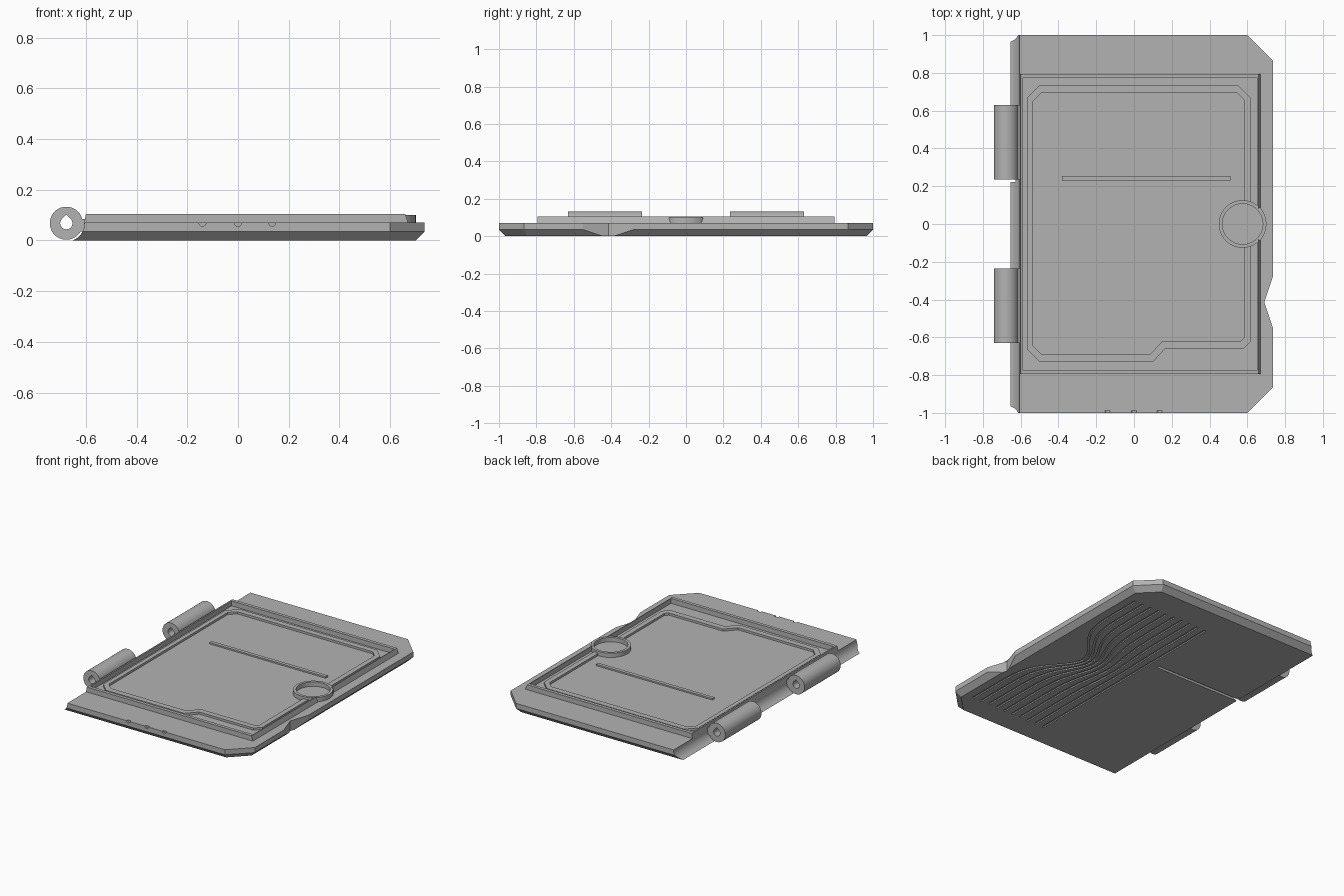
import bpy, bmesh, math

cube = bpy.data.objects.get("Cube")
if cube:
    bpy.data.objects.remove(cube)

grey = bpy.data.materials.new("light_grey")
grey.use_nodes = True
grey.diffuse_color = (0.45, 0.45, 0.45, 1)
grey.node_tree.nodes["Principled BSDF"].inputs["Base Color"].default_value = (0.45, 0.45, 0.45, 1)

TOP, RIM = 0.07, 0.104
HX, HZ = -0.677, 0.068


def finish(bm, name, cutter=False):
    bmesh.ops.recalc_face_normals(bm, faces=bm.faces)
    me = bpy.data.meshes.new(name)
    bm.to_mesh(me)
    bm.free()
    ob = bpy.data.objects.new(name, me)
    bpy.context.collection.objects.link(ob)
    me.materials.append(grey)
    if cutter:
        ob.hide_render = True
        ob.display_type = 'WIRE'
        ob.hide_set(True)
    return ob


def skin(bm, loops, closed=False):
    """Join equal-length loops of 3D points; cap the ends unless closed."""
    rows = [[bm.verts.new(p) for p in loop] for loop in loops]
    pairs = list(zip(rows, rows[1:])) + ([(rows[-1], rows[0])] if closed else [])
    n = len(rows[0])
    for a, b in pairs:
        for i in range(n):
            j = (i + 1) % n
            bm.faces.new((a[i], a[j], b[j], b[i]))
    if not closed:
        bm.faces.new(rows[0])
        bm.faces.new(rows[-1])


def at(points, z):
    return [(x, y, z) for x, y in points]


def solid(name, loops, closed=False, cutter=False):
    bm = bmesh.new()
    skin(bm, loops, closed)
    return finish(bm, name, cutter)


def prism(name, pts, z0, z1, cutter=False):
    return solid(name, [at(pts, z0), at(pts, z1)], cutter=cutter)


def rect(x0, x1, y0, y1):
    return [(x0, y0), (x1, y0), (x1, y1), (x0, y1)]


def circle(cx, cy, r, n=64):
    return [(cx + r * math.cos(math.tau * i / n), cy + r * math.sin(math.tau * i / n)) for i in range(n)]


def frame(name, outer, inner, z0, z1, top=None):
    return solid(name, [at(outer, z0), at(top or outer, z1), at(inner, z1), at(inner, z0)], closed=True)


def cut(ob, cutter):
    mod = ob.modifiers.new(cutter.name, 'BOOLEAN')
    mod.operation = 'DIFFERENCE'
    mod.solver = 'EXACT'
    mod.object = cutter


def smooth(ob):
    bpy.ops.object.select_all(action='DESELECT')
    ob.select_set(True)
    bpy.context.view_layer.objects.active = ob
    bpy.ops.object.shade_smooth_by_angle(angle=math.radians(30))


# Plate with clipped right corners and a bevelled underside
def outline(i):
    k = i * 0.414
    return [(-0.66, -1 + i), (0.6 - k, -1 + i), (0.735 - i, -0.865 + k),
            (0.735 - i, 0.865 - k), (0.6 - k, 1 - i), (-0.66, 1 - i)]


plate = solid("plate", [at(outline(0.035), 0), at(outline(0), 0.035), at(outline(0), TOP)])

# Hollow along the hinge edge
scoop = circle(HX, HZ, 0.072)
cut(plate, solid("hinge_hollow_cutter", [[(x, y, z) for x, z in scoop] for y in (-1.1, 1.1)], cutter=True))

# Thumb notch, front marks and underside slot
cut(plate, prism("thumb_notch_cutter", [(0.69, -0.415), (0.78, -0.685), (0.78, -0.145)], -0.1, 0.2, True))
bm = bmesh.new()
for x in (-0.14, 0, 0.135):
    skin(bm, [[(px, y, pz) for px, pz in circle(x, TOP, 0.014, 16)] for y in (-1.05, -0.987)])
cut(plate, finish(bm, "front_mark_cutter", True))
cut(plate, prism("underside_slot_cutter", rect(-0.8, 0, 0.222, 0.242), -0.05, 0.015, True))

# Flowing grip grooves underneath, bending around the finger ring
bm = bmesh.new()
for k in range(10):
    t = k / 9
    left, right = [], []
    for i in range(49):
        y = -0.81 + 1.58 * i / 48
        x = 0.065 + 0.57 * t - 0.22 * t ** 1.5 * math.exp(-(y / 0.22) ** 2)
        left.append((x - 0.008, y))
        right.append((x + 0.008, y))
    rows = [[(a[0], a[1], -0.02), (b[0], b[1], -0.02), (b[0], b[1], 0.008), (a[0], a[1], 0.008)]
            for a, b in zip(left, right)]
    skin(bm, rows)
cut(plate, finish(bm, "grip_groove_cutter", True))

# Raised outer rim with a leaning latch side
rim = frame("outer_rim", rect(-0.607, 0.672, -0.795, 0.795), rect(-0.59, 0.655, -0.772, 0.772),
            TOP - 0.005, RIM, rect(-0.6, 0.66, -0.795, 0.795))

# Inner seal ridge with a stepped front side
ridge = frame("seal_ridge",
              [(-0.565, -0.665), (-0.5, -0.73), (0.1, -0.73), (0.165, -0.66), (0.58, -0.66),
               (0.62, -0.62), (0.62, 0.665), (0.55, 0.735), (-0.5, 0.735), (-0.565, 0.67)],
              [(-0.535, -0.645), (-0.49, -0.69), (0.085, -0.69), (0.15, -0.62), (0.565, -0.62),
               (0.585, -0.6), (0.585, 0.655), (0.545, 0.695), (-0.49, 0.695), (-0.535, 0.65)],
              TOP - 0.005, 0.085)

# Finger ring, clear inside
clear = prism("ring_clearance_cutter", circle(0.575, 0, 0.118), 0, 0.2, True)
cut(rim, clear)
cut(ridge, clear)
smooth(frame("finger_ring", circle(0.575, 0, 0.126), circle(0.575, 0, 0.107), TOP - 0.005, 0.1))

# Stiffening rib
prism("stiffening_rib", rect(-0.38, 0.51, 0.23, 0.255), TOP - 0.005, 0.08)

# Hinge barrels with teardrop pin holes, and the webs that hold them
hole = []
for i in range(64):
    a = math.tau * i / 64
    off = abs(a - math.pi / 2)
    r = 0.024 / math.cos(math.pi / 4 - off) if off < math.pi / 4 else 0.024
    hole.append((HX + r * math.cos(a), HZ + r * math.sin(a)))
barrel = circle(HX, HZ, 0.065)
for side, y0, y1 in (("front", -0.63, -0.235), ("back", 0.235, 0.63)):
    loops = [[(x, y, z) for x, z in ring]
             for ring, y in ((barrel, y0), (barrel, y1), (hole, y1), (hole, y0))]
    smooth(solid(side + "_hinge_barrel", loops, closed=True))
    prism(side + "_hinge_web", rect(-0.635, -0.6, y0, y1), 0.035, 0.085)
